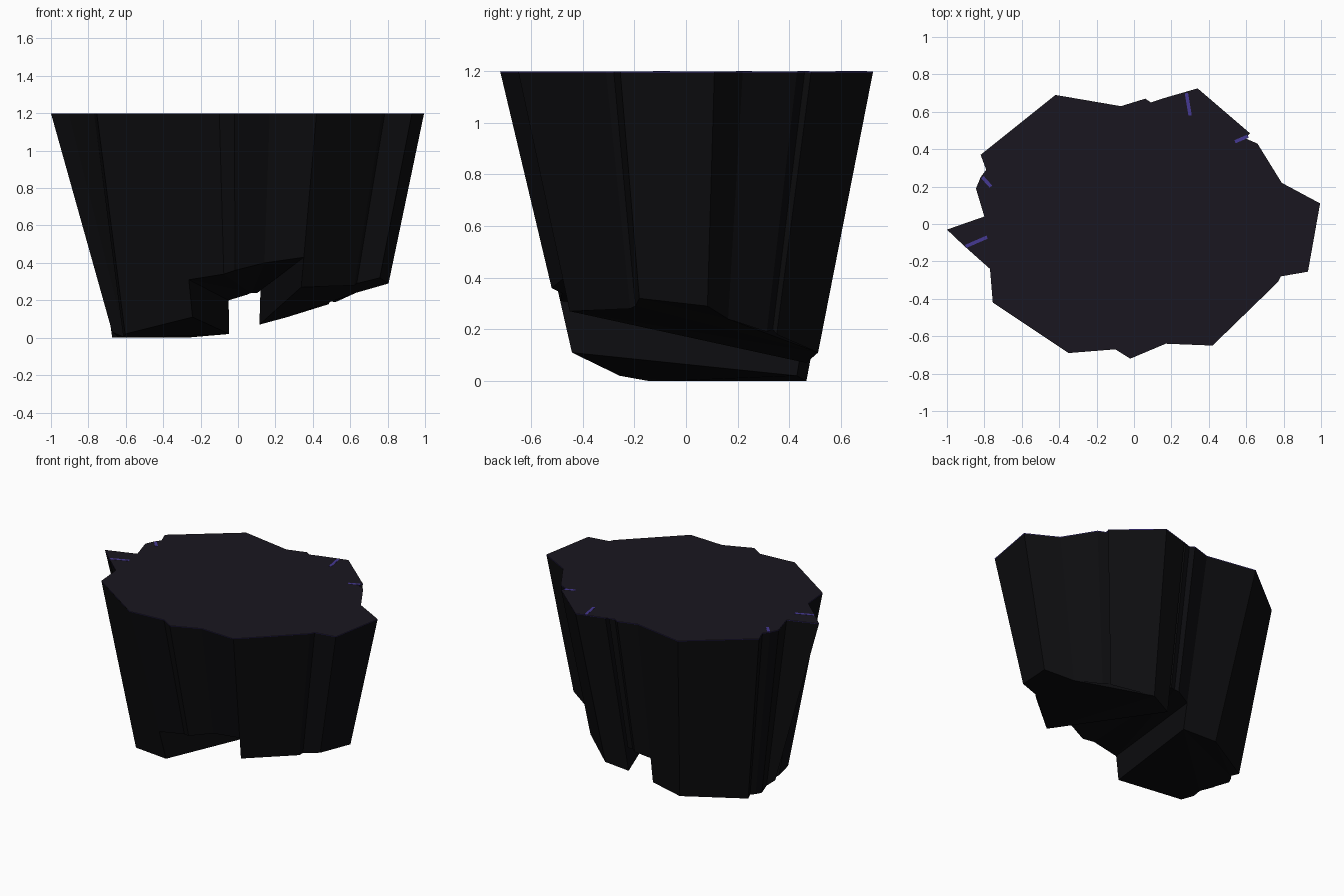
import bpy, bmesh
from mathutils import Vector

if "Cube" in bpy.data.objects:
    bpy.data.objects.remove(bpy.data.objects["Cube"])

TOP, RIM = 1.2, 1.195

def material(name, rgb):
    m = bpy.data.materials.new(name)
    m.diffuse_color = (*rgb, 1)
    m.use_nodes = True
    m.node_tree.nodes["Principled BSDF"].inputs["Base Color"].default_value = m.diffuse_color
    return m

rock = material("dark_rock", (0.004, 0.004, 0.005))
surface = material("dark_surface", (0.010, 0.008, 0.014))
glow = material("violet_glow", (0.06, 0.04, 0.29))

def finish(name, bm, *mats):
    bmesh.ops.recalc_face_normals(bm, faces=bm.faces)
    me = bpy.data.meshes.new(name)
    bm.to_mesh(me)
    bm.free()
    for m in mats:
        me.materials.append(m)
    ob = bpy.data.objects.new(name, me)
    bpy.context.collection.objects.link(ob)
    return ob

def taper(x, y, z):
    # walls lean inward, at a different rate on each side
    d = TOP - z
    kx = 0.21 if x > 0 else 0.17 if -0.9 < x < -0.7 else 0.28
    return (x * (1 - kx * d), y * (1 - (0.27 if y > 0 else 0.33) * d), z)

def prism(name, lower, upper, side_mat, mats):
    bm = bmesh.new()
    a = [bm.verts.new(p) for p in lower]
    b = [bm.verts.new(p) for p in upper]
    n = len(a)
    for i in range(n):
        j = (i + 1) % n
        bm.faces.new((a[i], a[j], b[j], b[i])).material_index = side_mat
    caps = [bm.faces.new(a[::-1]), bm.faces.new(b)]
    bm.normal_update()
    bmesh.ops.triangulate(bm, faces=caps, ngon_method='EAR_CLIP')
    return finish(name, bm, *mats)

def chunk(name, pts):
    return prism(name, [taper(*p) for p in pts],
                 [taper(x, y, RIM) for x, y, _ in pts], 0, [rock])

# Each point: top outline x, y and the height where that wall breaks off
left = [(-.07, .63, .02), (-.42, .69, 0), (-.82, .37, 0), (-.79, .29, 0),
        (-.82, .25, 0), (-.845, .19, 0), (-.80, .04, 0), (-1, -.03, .03),
        (-.905, -.12, 0), (-.77, -.24, 0), (-.755, -.42, .02), (-.35, -.69, .11)]
middle = [(-.35, -.69, .31), (-.10, -.67, .34), (-.02, -.72, .36),
          (.17, -.64, .40), (.42, -.65, .43), (.13, .66, .24),
          (.09, .65, .24), (.06, .67, .23), (-.07, .63, .20)]
right = [(.42, -.65, .27), (.77, -.31, .28), (.785, -.28, .29),
         (.93, -.255, .32), (.995, .11, .29), (.79, .22, .24),
         (.66, .43, .19), (.59, .46, .20), (.62, .485, .18),
         (.34, .725, .11), (.15, .67, .07)]

# Broken rock columns
chunk("left_rock", left)
chunk("middle_rock", middle)
chunk("right_rock", right)

# Flat top slab with a thin glowing rim
outline = [p[:2] for p in left[:-1] + middle[:4] + right + middle[6:8]]
slab = prism("top_slab", [taper(x, y, RIM) for x, y in outline],
             [(x, y, TOP - 0.001) for x, y in outline], 1, [surface, glow])

# Glowing cracks on the top
cracks = [((.28, .70), (.30, .58)), ((.61, .47), (.54, .44)),
          ((-.81, .25), (-.765, .20)), ((-.90, -.12), (-.785, -.07))]
for i, (s, e) in enumerate(cracks):
    s, e = Vector(s), Vector(e)
    n = (e - s).normalized().orthogonal() * 0.009
    flat = [s + n, s - n, e - n, e + n]
    prism(f"crack_{i + 1}", [(p.x, p.y, TOP - 0.004) for p in flat],
          [(p.x, p.y, TOP) for p in flat], 0, [glow])
